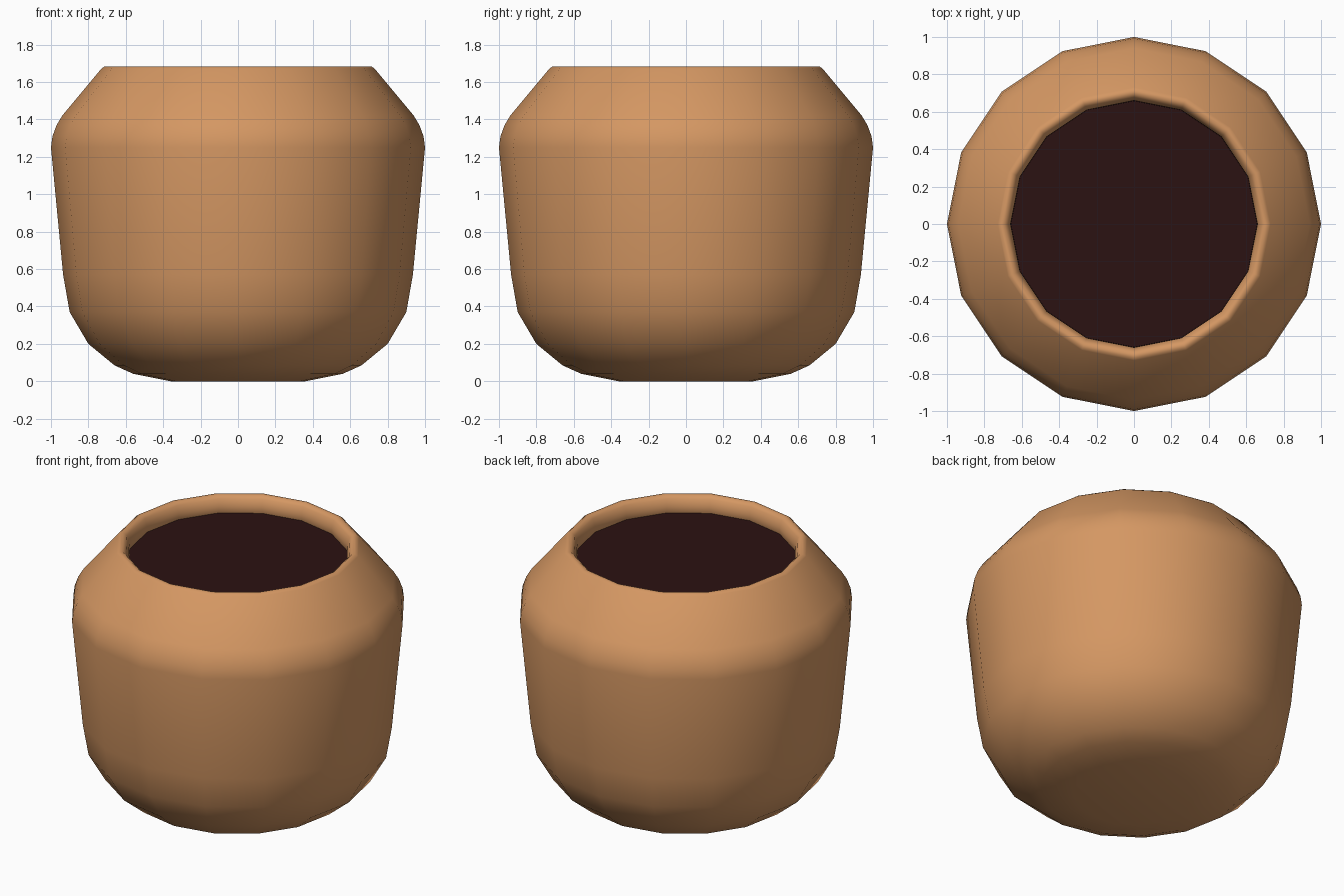
import bpy, bmesh, math

if "Cube" in bpy.data.objects:
    bpy.data.objects.remove(bpy.data.objects["Cube"])

SIDES = 16


def material(name, color):
    mat = bpy.data.materials.new(name)
    mat.diffuse_color = (*color, 1.0)
    mat.use_nodes = True
    mat.node_tree.nodes["Principled BSDF"].inputs["Base Color"].default_value = mat.diffuse_color
    return mat


def lathe(name, profile, mat):
    """Spin a (radius, height) profile around z and cap both ends."""
    bm = bmesh.new()
    rings = []
    for r, z in profile:
        rings.append([bm.verts.new((r * math.cos(2 * math.pi * i / SIDES),
                                    r * math.sin(2 * math.pi * i / SIDES), z))
                      for i in range(SIDES)])
    for a, b in zip(rings, rings[1:]):
        for i in range(SIDES):
            j = (i + 1) % SIDES
            bm.faces.new((a[i], a[j], b[j], b[i]))
    bm.faces.new(rings[0][::-1])
    bm.faces.new(rings[-1])
    bmesh.ops.recalc_face_normals(bm, faces=bm.faces)
    mesh = bpy.data.meshes.new(name)
    bm.to_mesh(mesh)
    bm.free()
    mesh.materials.append(mat)
    obj = bpy.data.objects.new(name, mesh)
    bpy.context.collection.objects.link(obj)
    bpy.ops.object.select_all(action='DESELECT')
    obj.select_set(True)
    bpy.context.view_layer.objects.active = obj
    bpy.ops.object.shade_smooth_by_angle(angle=math.radians(65))
    return obj


clay = material("clay brown", (0.66, 0.31, 0.124))
dark = material("dark maroon", (0.024, 0.006, 0.006))

# Pot: outer wall, rounded shoulder, rolled lip, then inner wall and floor
lathe("pot", [
    (0.36, 0.0), (0.56, 0.04), (0.66, 0.085), (0.80, 0.20), (0.90, 0.37),
    (0.935, 0.57), (1.0, 1.25), (0.992, 1.31), (0.97, 1.37), (0.94, 1.42),
    (0.73, 1.672), (0.715, 1.683), (0.695, 1.683), (0.675, 1.665),
    (0.66, 1.62), (0.66, 1.56), (0.90, 1.34), (0.92, 1.25), (0.86, 0.57),
    (0.74, 0.26), (0.52, 0.10)], clay)

# Dark contents filling the pot to just below the lip
lathe("contents", [(0.50, 0.11), (0.72, 0.27), (0.85, 0.57), (0.90, 1.25),
                   (0.88, 1.33), (0.659, 1.55), (0.659, 1.58)], dark)
